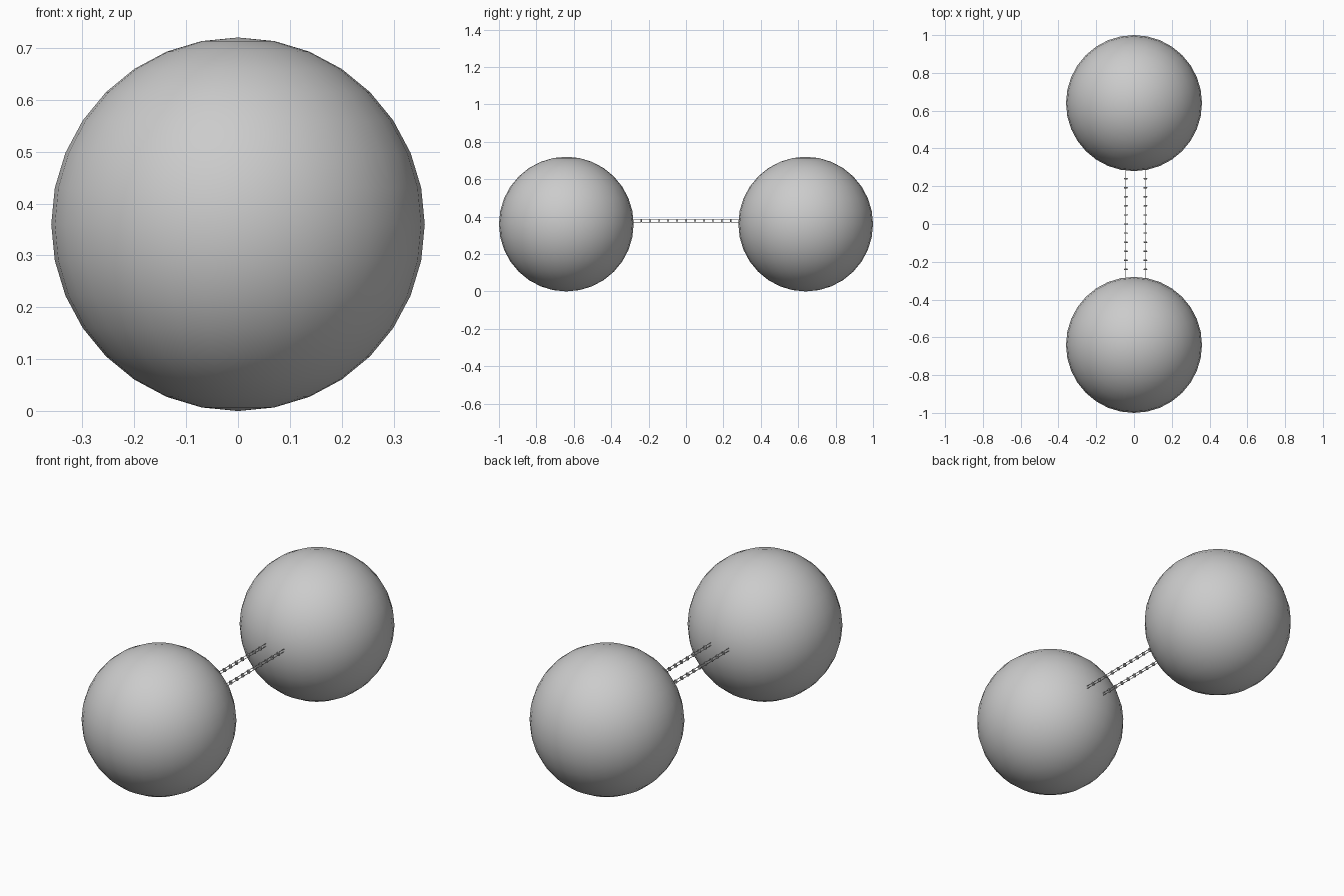
import bpy
from math import pi, cos, sin

if "Cube" in bpy.data.objects:
    bpy.data.objects.remove(bpy.data.objects["Cube"])

R, CY, CZ = 0.36, 0.64, 0.36
STEP, COUNT = 0.048, 11
CHAIN_Z = 0.378

# Two large smooth balls
for name, y in (("front_ball", -CY), ("back_ball", CY)):
    bpy.ops.mesh.primitive_uv_sphere_add(segments=32, ring_count=16, radius=R, location=(0, y, CZ))
    bpy.context.object.name = name
    bpy.ops.object.shade_smooth()


def link_loops(name, x):
    # Slim upright links lying end to end along y
    data = bpy.data.curves.new(name, 'CURVE')
    data.dimensions = '3D'
    data.bevel_depth = 0.0015
    data.bevel_resolution = 1
    h = 0.007
    for i in range(COUNT + 1):
        yc = (i - COUNT / 2) * STEP
        half = STEP / 2 - h + 0.003
        pts = []
        for k in range(10):
            end = 1 if k < 5 else -1
            a = -pi / 2 + (k % 5) * pi / 4 + (0 if end == 1 else pi)
            pts.append((x, yc + end * half + h * cos(a), CHAIN_Z + h * sin(a)))
        s = data.splines.new('POLY')
        s.points.add(len(pts) - 1)
        for p, co in zip(s.points, pts):
            p.co = (*co, 1)
        s.use_cyclic_u = True
    ob = bpy.data.objects.new(name, data)
    bpy.context.collection.objects.link(ob)
    bpy.ops.object.select_all(action='DESELECT')
    ob.select_set(True)
    bpy.context.view_layer.objects.active = ob
    bpy.ops.object.convert(target='MESH')


# Two parallel chains with connecting rings
for side, x in (("left", -0.043), ("right", 0.06)):
    link_loops(side + "_chain_links", x)
    for i in range(COUNT):
        y = (i - (COUNT - 1) / 2) * STEP
        bpy.ops.mesh.primitive_torus_add(major_segments=16, minor_segments=8,
                                         major_radius=0.007, minor_radius=0.0035,
                                         location=(x, y, CHAIN_Z), rotation=(pi / 2, 0, 0))
        bpy.context.object.name = f"{side}_chain_ring_{i + 1}"
        bpy.ops.object.shade_smooth()
